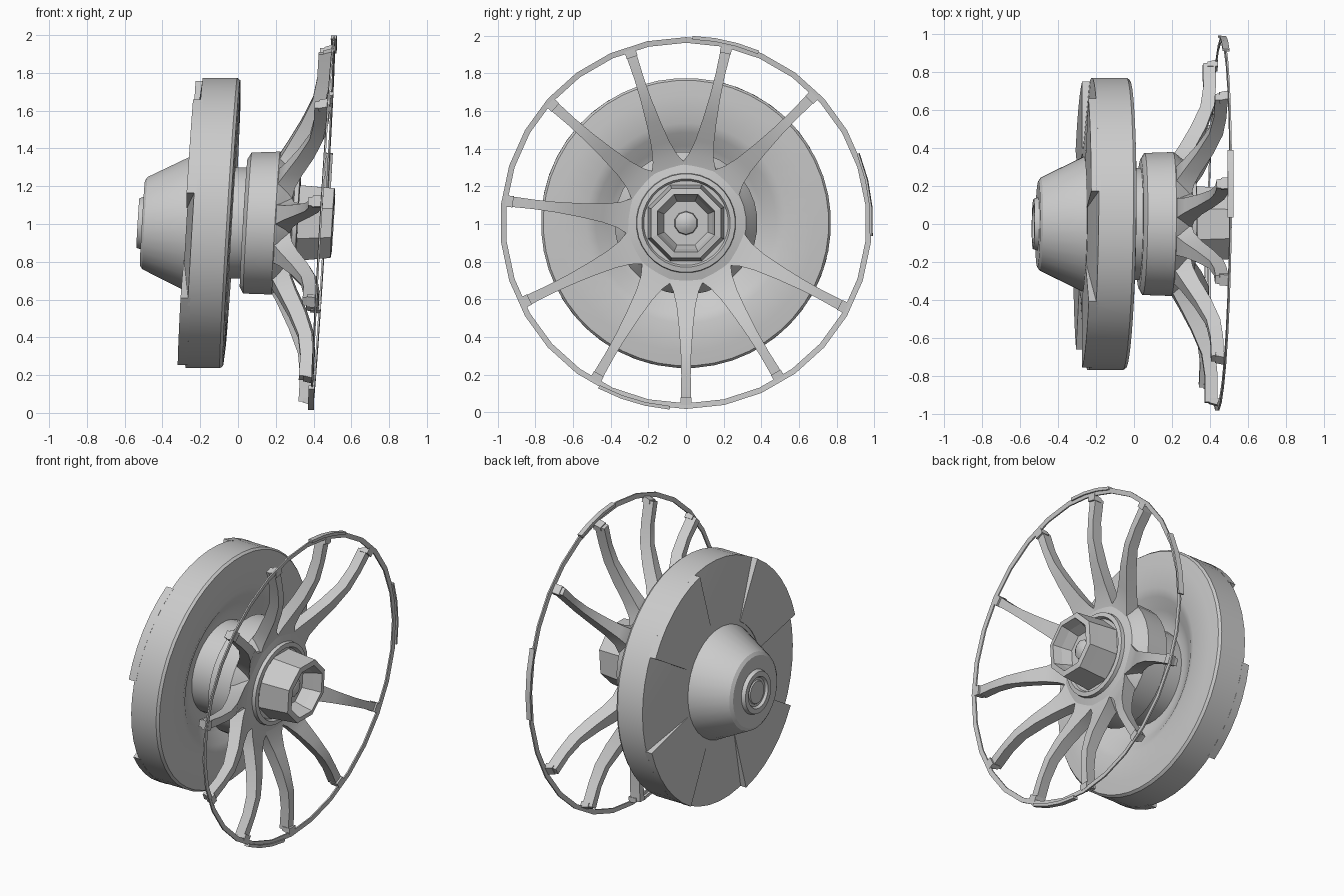
import bpy, bmesh, math
from mathutils import Matrix, Vector

old = bpy.data.objects.get("Cube")
if old:
    bpy.data.objects.remove(old, do_unlink=True)

# One plain metal colour
metal = bpy.data.materials.new("light_grey_metal")
GREY = (0.6, 0.6, 0.6, 1)
metal.use_nodes = True
metal.diffuse_color = GREY
metal.node_tree.nodes["Principled BSDF"].inputs["Base Color"].default_value = GREY

# The wheel runs along x, with its planes leaning slightly
LEAN = Matrix(((1, 0.013, 0.06, 0), (0, 1, 0, 0), (0, 0, 1, 1.005), (0, 0, 0, 1)))


def polar(x, r, a):
    return (x, r * math.cos(a), r * math.sin(a))


def finish(name, bm, angle=30):
    bmesh.ops.remove_doubles(bm, verts=bm.verts, dist=1e-5)
    bmesh.ops.recalc_face_normals(bm, faces=bm.faces)
    mesh = bpy.data.meshes.new(name)
    bm.to_mesh(mesh)
    bm.free()
    mesh.transform(LEAN)
    mesh.materials.append(metal)
    ob = bpy.data.objects.new(name, mesh)
    bpy.context.collection.objects.link(ob)
    bpy.ops.object.select_all(action="DESELECT")
    ob.select_set(True)
    bpy.context.view_layer.objects.active = ob
    if angle:
        bpy.ops.object.shade_smooth_by_angle(angle=math.radians(angle))


def skin(bm, rings, closed=False):
    """Join matching rings of points with quads; cap the ends unless closed."""
    loops = [[bm.verts.new(p) for p in ring] for ring in rings]
    n = len(loops[0])
    pairs = list(zip(loops, loops[1:]))
    if closed:
        pairs.append((loops[-1], loops[0]))
    for a, b in pairs:
        for i in range(n):
            j = (i + 1) % n
            bm.faces.new((a[i], a[j], b[j], b[i]))
    if not closed:
        bm.faces.new(loops[0])
        bm.faces.new(loops[-1][::-1])


def lathe(name, profile, sides=40, closed=False, angle=30):
    bm = bmesh.new()
    skin(bm, [[polar(x, r, math.tau * (i + 0.5) / sides) for i in range(sides)]
              for x, r in profile], closed)
    finish(name, bm, angle)


def arc_blocks(name, spans, section, steps):
    """Sweep a section of (x, r) points over each span of degrees."""
    bm = bmesh.new()
    for start, end in spans:
        skin(bm, [[polar(x, r, math.radians(start + (end - start) * k / steps))
                   for x, r in section] for k in range(steps + 1)])
    finish(name, bm, 20)


# Heavy disc with a dished inner face and a gently coned outer face
lathe("disc", [(-0.268, 0.3), (-0.268, 0.4), (-0.232, 0.77), (-0.05, 0.77),
               (-0.034, 0.758), (-0.028, 0.68), (-0.025, 0.53), (-0.045, 0.48),
               (-0.09, 0.41), (-0.12, 0.35), (-0.13, 0.28)], 48, angle=25)

# Four flat plates on the outer face, leaving wedge-shaped recesses
arc_blocks("disc_plates", [(a, a + 46) for a in (31, 122, 211, 300)],
           [(-0.22, 0.38), (-0.22, 0.771), (-0.272, 0.771), (-0.272, 0.38)], 6)

# Cone and stepped end cap
lathe("cone", [(-0.23, 0.36), (-0.27, 0.355), (-0.493, 0.245), (-0.506, 0.225),
               (-0.506, 0.14), (-0.53, 0.132), (-0.53, 0.1), (-0.515, 0.09),
               (-0.515, 0.075), (-0.522, 0.07)], 32, angle=22)

# Neck joining disc and hub
lathe("neck", [(-0.15, 0.295), (0.06, 0.295)], 32)

# Hub drum with raised collar
lathe("hub_drum", [(0.03, 0.28), (0.03, 0.34), (0.05, 0.375), (0.2, 0.38),
                   (0.215, 0.37), (0.245, 0.345), (0.28, 0.32), (0.292, 0.265),
                   (0.315, 0.262), (0.32, 0.235), (0.3, 0.225)], 32)

# Faceted open cup and its centre boss
lathe("hub_cup", [(0.28, 0.22), (0.44, 0.205), (0.5, 0.2), (0.505, 0.165),
                  (0.45, 0.15), (0.39, 0.125)], 8, angle=0)
lathe("cup_boss", [(0.38, 0.065), (0.415, 0.06), (0.43, 0.035), (0.435, 0.01)], 10)

# Curved spokes; one position is left empty
SPOKE_ANGLES = [108, 77, 45, -28, -59, -90, -120, -154, 173, 138.5]
# x centre, radius, half depth, half width
SPOKE_PATH = [(0.235, 0.29, 0.045, 0.10), (0.245, 0.36, 0.05, 0.068),
              (0.285, 0.44, 0.045, 0.05), (0.345, 0.56, 0.042, 0.037),
              (0.395, 0.69, 0.036, 0.028), (0.41, 0.81, 0.033, 0.025),
              (0.41, 0.945, 0.033, 0.028)]
CORNERS = ((-1, -0.8), (1, -1), (1, 1), (-1, 0.8))
FOOT = ((0.4, 0.925), (0.455, 0.925), (0.455, 0.965), (0.4, 0.95))
bm = bmesh.new()
for deg in SPOKE_ANGLES:
    turn = Matrix.Rotation(math.radians(deg - 90), 3, "X")
    skin(bm, [[turn @ Vector((x + sx * d, sy * w, r)) for sx, sy in CORNERS]
              for x, r, d, w in SPOKE_PATH])
    # Small foot that carries the rim
    skin(bm, [[turn @ Vector((x, s, r)) for x, r in FOOT] for s in (-0.03, 0.03)])
finish("spokes", bm, 25)

# Thin outer rim
lathe("rim", [(0.443, 0.957), (0.452, 0.957), (0.455, 0.987), (0.446, 0.987)],
      30, closed=True)

# Overlapping rim plates, the side one a slanted sheet
arc_blocks("rim_plates", [(67, 88), (-118, -95)],
           [(0.432, 0.975), (0.463, 0.975), (0.463, 0.994), (0.432, 0.994)], 3)
arc_blocks("side_rim_plate", [(-4, 22)],
           [(0.432, 0.982), (0.468, 0.978), (0.468, 0.99), (0.432, 0.994)], 3)
